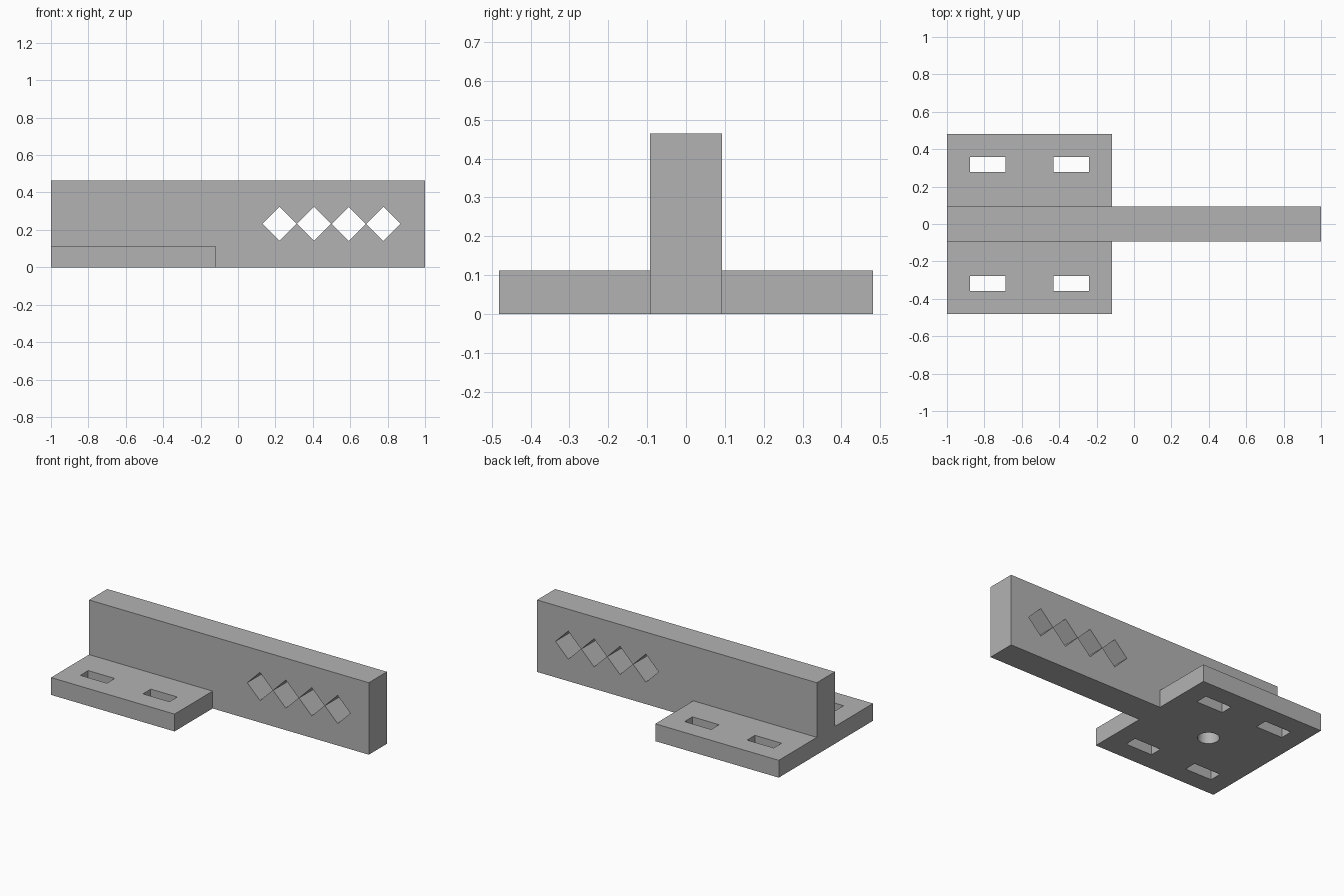
import bpy
import math

cube = bpy.data.objects.get("Cube")
if cube:
    bpy.data.objects.remove(cube, do_unlink=True)

grey = bpy.data.materials.new("plain grey")
grey.use_nodes = True
colour = (0.45, 0.45, 0.45, 1)
grey.diffuse_color = colour
grey.node_tree.nodes["Principled BSDF"].inputs["Base Color"].default_value = colour

HEIGHT, PLATE_TOP = 0.465, 0.112
PLATE_MIN, PLATE_MAX = -1.0, -0.117


def box(name, centre, size, tilt=0):
    """Box with its full size, optionally tilted about y."""
    bpy.ops.mesh.primitive_cube_add(size=1, location=centre, rotation=(0, tilt, 0))
    obj = bpy.context.object
    obj.name = name
    obj.scale = size
    bpy.ops.object.transform_apply(location=True, rotation=True, scale=True)
    return obj


def combine(target, tool, operation):
    """Apply a boolean and remove the tool."""
    mod = target.modifiers.new("combine", 'BOOLEAN')
    mod.operation = operation
    mod.solver = 'EXACT'
    mod.object = tool
    bpy.context.view_layer.objects.active = target
    bpy.ops.object.modifier_apply(modifier=mod.name)
    bpy.data.objects.remove(tool, do_unlink=True)


# Upright beam joined to the mounting plate
bracket = box("bracket", (0, 0, HEIGHT / 2), (2, 0.185, HEIGHT))
plate = box("mounting_plate", ((PLATE_MIN + PLATE_MAX) / 2, 0, PLATE_TOP / 2),
            (PLATE_MAX - PLATE_MIN, 0.962, PLATE_TOP))
combine(bracket, plate, 'UNION')

# Row of diamond holes through the beam
for i in range(4):
    side = 0.091 * math.sqrt(2)
    hole = box("diamond_cutter", (0.222 + 0.185 * i, 0, HEIGHT / 2),
               (side, 0.6, side), math.pi / 4)
    combine(bracket, hole, 'DIFFERENCE')

# Four slots through the plate
for x in (-0.782, -0.335):
    for y in (-0.317, 0.317):
        slot = box("slot_cutter", (x, y, PLATE_TOP / 2), (0.19, 0.08, 0.4))
        combine(bracket, slot, 'DIFFERENCE')

# Blind round hole in the underside
depth = 0.28
bpy.ops.mesh.primitive_cylinder_add(vertices=48, radius=0.063, depth=2 * depth,
                                    location=((PLATE_MIN + PLATE_MAX) / 2, 0, 0))
combine(bracket, bpy.context.object, 'DIFFERENCE')

# Colour and shading
bracket.data.materials.clear()
bracket.data.materials.append(grey)
bpy.ops.object.select_all(action='DESELECT')
bracket.select_set(True)
bpy.context.view_layer.objects.active = bracket
bpy.ops.object.shade_smooth_by_angle(angle=math.radians(30))
